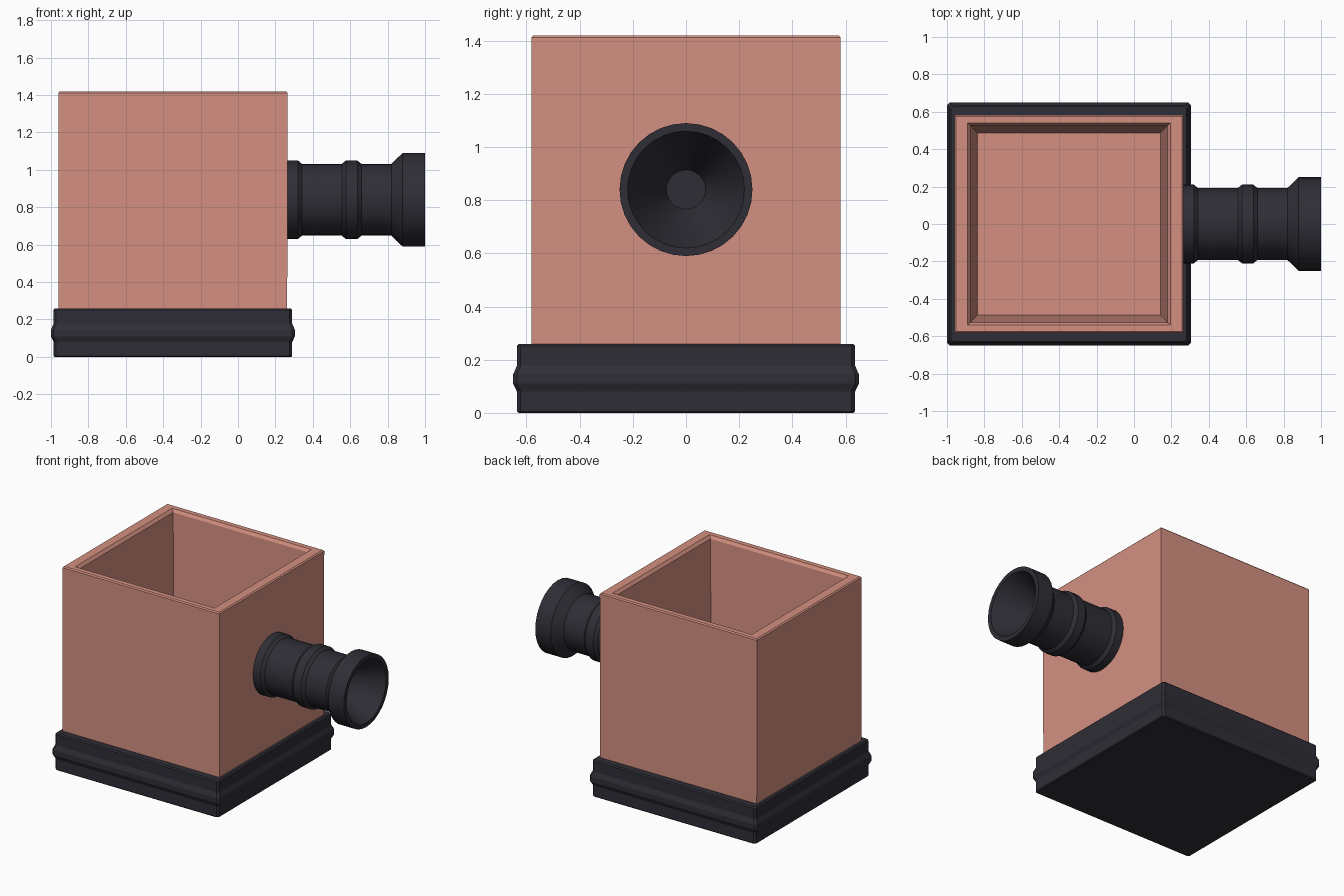
import bpy, bmesh, math

if "Cube" in bpy.data.objects:
    bpy.data.objects.remove(bpy.data.objects["Cube"])

CX = -0.348   # centre of the square body along x


def material(name, rgb):
    m = bpy.data.materials.new(name)
    m.diffuse_color = (*rgb, 1)
    m.use_nodes = True
    m.node_tree.nodes["Principled BSDF"].inputs["Base Color"].default_value = m.diffuse_color
    return m


def finish(bm, name, mat, smooth=False):
    bmesh.ops.recalc_face_normals(bm, faces=bm.faces)
    mesh = bpy.data.meshes.new(name)
    bm.to_mesh(mesh)
    bm.free()
    ob = bpy.data.objects.new(name, mesh)
    bpy.context.collection.objects.link(ob)
    mesh.materials.append(mat)
    if smooth:
        bpy.context.view_layer.objects.active = ob
        ob.select_set(True)
        bpy.ops.object.shade_smooth_by_angle(angle=math.radians(25))
        ob.select_set(False)
    return ob


def loft(bm, rings):
    """Skin a list of point rings and cap both ends."""
    loops = [[bm.verts.new(p) for p in r] for r in rings]
    for a, b in zip(loops, loops[1:]):
        n = len(a)
        for i in range(n):
            bm.faces.new((a[i], a[(i + 1) % n], b[(i + 1) % n], b[i]))
    bm.faces.new(loops[0])
    bm.faces.new(loops[-1])


def square(hx, hy, z, c=0.0):
    """Rectangle ring, with corners cut by c."""
    pts = []
    for sx, sy in ((1, 1), (-1, 1), (-1, -1), (1, -1)):
        pair = [(CX + sx * hx, sy * (hy - c), z), (CX + sx * (hx - c), sy * hy, z)]
        if c == 0:
            pts.append(pair[0])
        else:
            pts += pair if sx * sy > 0 else pair[::-1]
    return pts


terracotta = material("terracotta", (0.66, 0.28, 0.22))
charcoal = material("charcoal", (0.028, 0.027, 0.037))

# Moulded plinth
bm = bmesh.new()
profile = [(0.632, 0), (0.638, 0.006), (0.638, 0.08), (0.652, 0.11),
           (0.652, 0.145), (0.638, 0.178), (0.638, 0.252), (0.63, 0.26)]
loft(bm, [square(h, h - 0.002, z, 0.014) for h, z in profile])
finish(bm, "plinth", charcoal)

# Open box with tapering cavity
bm = bmesh.new()
box = [(0.611, 0.582, 0.24), (0.613, 0.582, 1.412), (0.605, 0.575, 1.42),
       (0.543, 0.54, 1.42), (0.527, 0.527, 1.40), (0.49, 0.487, 0.30)]
loft(bm, [square(*b) for b in box])
# The two x sides are split into four triangles by faint diagonal creases
sides = [f for f in bm.faces
         if all(abs(v.co.x - CX) > 0.61 for v in f.verts) and len({v.co.x > CX for v in f.verts}) == 1]
bmesh.ops.poke(bm, faces=sides, offset=-0.003)
finish(bm, "open_box", terracotta)

# Turned spout with a funnel mouth, revolved around the x axis
bm = bmesh.new()
spout = [(0.25, 0.21), (0.32, 0.21), (0.342, 0.192), (0.555, 0.192), (0.577, 0.21),
         (0.638, 0.21), (0.66, 0.192), (0.82, 0.192), (0.88, 0.25), (1.0, 0.25),
         (1.0, 0.22), (0.70, 0.074)]
N = 32
loft(bm, [[(x, r * math.cos(2 * math.pi * i / N), 0.84 + r * math.sin(2 * math.pi * i / N))
           for i in range(N)] for x, r in spout])
finish(bm, "spout", charcoal, smooth=True)
